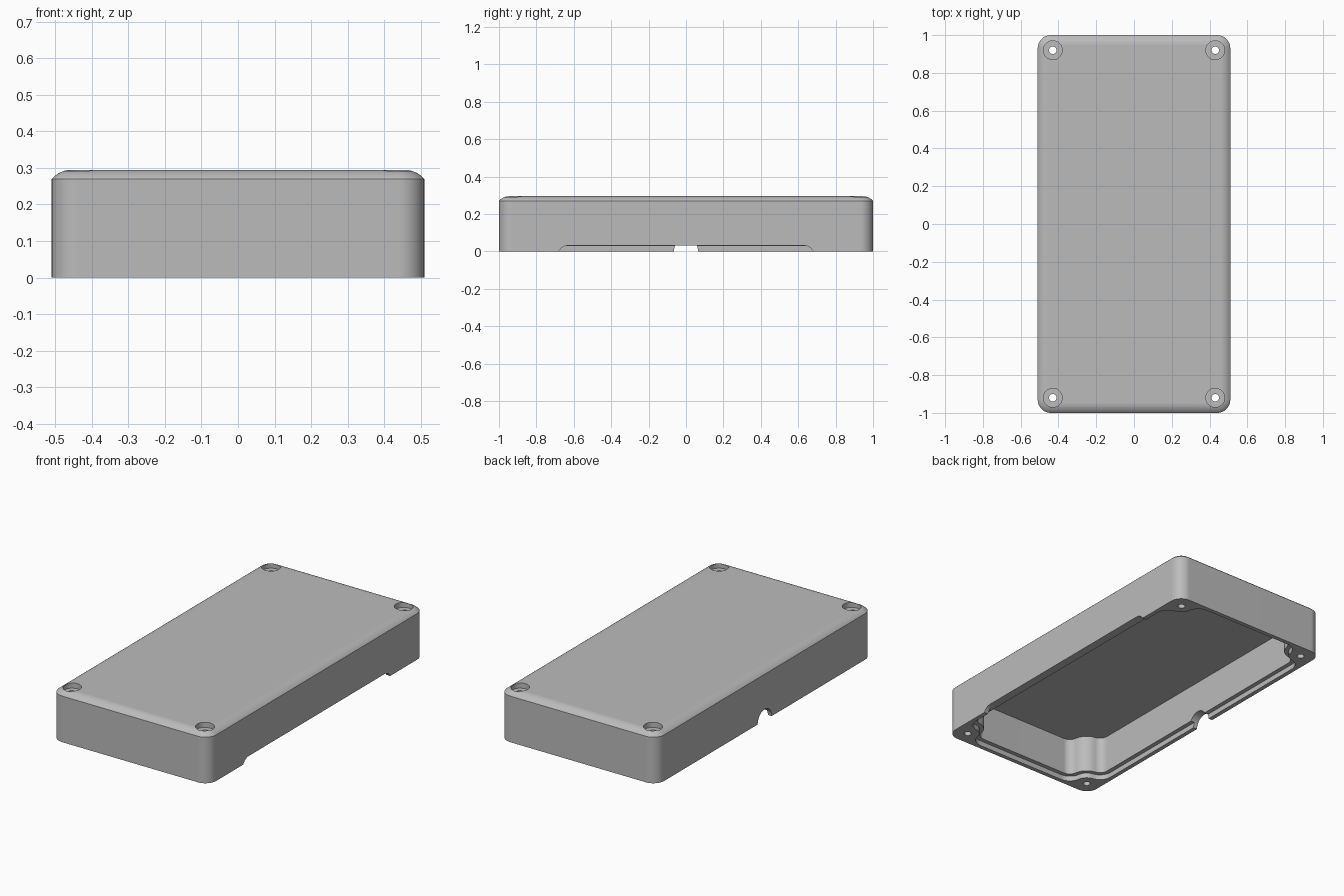
import bpy, bmesh
from math import sin, cos, pi, sqrt, atan2, acos

cube = bpy.data.objects.get("Cube")
if cube:
    bpy.data.objects.remove(cube)

HX, HY, HEIGHT = 0.51, 1.0, 0.295      # outer half sizes and height
EDGE_Z, CROWN = 0.27, 0.055            # start and width of the rounded top edge
WALL, LIP, LEDGE_Z, CEILING_Z = 0.05, 0.025, 0.03, 0.25
SX, SY = 0.43, 0.92                    # screw position
BOSS, FILLET = 0.09, 0.05

grey = bpy.data.materials.new("matte grey")
grey.use_nodes = True
grey.diffuse_color = (0.5, 0.5, 0.5, 1)
grey.node_tree.nodes["Principled BSDF"].inputs["Base Color"].default_value = (0.5, 0.5, 0.5, 1)


def arc(cx, cy, r, a0, a1, n):
    return [(cx + r * cos(a0 + (a1 - a0) * i / n), cy + r * sin(a0 + (a1 - a0) * i / n))
            for i in range(n + 1)]


def four_corners(corner):
    """Close a counterclockwise outline from its +x +y corner path."""
    back = corner[::-1]
    return (corner + [(-x, y) for x, y in back]
            + [(-x, -y) for x, y in corner] + [(x, -y) for x, y in back])


def outer_outline(inset):
    r = 0.07
    return four_corners(arc(HX - r, HY - r, r - inset, 0, pi / 2, 10))


def cavity_outline(grow):
    """Rounded cavity that bends around the screw bosses."""
    ax, ay = HX - WALL - FILLET, HY - WALL - FILLET
    reach = sqrt((BOSS + FILLET) ** 2 - (ax - SX) ** 2)
    turn = atan2(reach, SX - ax)
    f, b = FILLET + grow, BOSS - grow
    corner = arc(ax, SY - reach, f, 0, turn, 8)
    corner += arc(SX, SY, b, turn + pi, pi / 2 - turn + pi, 12)[1:-1]
    corner += arc(SX - reach, ay, f, pi / 2 - turn, pi / 2, 8)
    return four_corners(corner)


def loft(name, rings):
    """Solid through equal-length rings of 3D points, capped at both ends."""
    bm = bmesh.new()
    loops = [[bm.verts.new(p) for p in ring] for ring in rings]
    for low, high in zip(loops, loops[1:]):
        for i in range(len(low)):
            j = (i + 1) % len(low)
            bm.faces.new((low[i], low[j], high[j], high[i]))
    bm.faces.new(loops[0][::-1])
    bm.faces.new(loops[-1])
    bmesh.ops.recalc_face_normals(bm, faces=bm.faces)
    mesh = bpy.data.meshes.new(name)
    bm.to_mesh(mesh)
    bm.free()
    mesh.materials.append(grey)
    obj = bpy.data.objects.new(name, mesh)
    bpy.context.collection.objects.link(obj)
    return obj


def upright(name, outline, z0, z1):
    return loft(name, [[(x, y, z) for x, y in outline] for z in (z0, z1)])


def sideways(name, profile, x0, x1):
    return loft(name, [[(x, y, z) for y, z in profile] for x in (x0, x1)])


# Outer block with a rounded top edge
radius = (CROWN ** 2 + (HEIGHT - EDGE_Z) ** 2) / (2 * (HEIGHT - EDGE_Z))
sweep = acos(1 - (HEIGHT - EDGE_Z) / radius)
levels = [(0, 0)]
for k in range(9):
    a = sweep * (1 - k / 8)
    levels.append((CROWN - radius * sin(a), HEIGHT - radius * (1 - cos(a))))
cover = loft("case_cover", [[(x, y, z) for x, y in outer_outline(max(d, 0))] for d, z in levels])

# Cavity and the stepped rim around it
cutters = [upright("cavity_cutter", cavity_outline(0), -0.1, CEILING_Z),
           upright("rim_step_cutter", cavity_outline(LIP), -0.1, LEDGE_Z)]

# Countersunk screw holes
for sx in (-SX, SX):
    for sy in (-SY, SY):
        cutters.append(upright("hole_cutter", arc(sx, sy, 0.02, 0, 2 * pi, 24)[:-1], -0.1, 0.4))
        cutters.append(upright("recess_cutter", arc(sx, sy, 0.05, 0, 2 * pi, 40)[:-1],
                               HEIGHT - 0.03, 0.4))

# Long shallow opening with rounded ends on one side
top, end, run = LEDGE_Z + 0.001, 0.68, 0.05
r = (run ** 2 + top ** 2) / (2 * top)
a = acos(1 - top / r)
half = arc(end - run, top - r, r, pi / 2 - a, pi / 2, 6)
slot = [(end, -0.1)] + half + [(-y, z) for y, z in half[::-1]] + [(-end, -0.1)]
cutters.append(sideways("slot_cutter", slot, 0.4, 0.6))

# Round cable notch on the other side
cutters.append(sideways("notch_cutter", arc(0, 0, 0.065, 0, 2 * pi, 40)[:-1], -0.6, -0.4))

# Carve the block
bpy.ops.object.select_all(action='DESELECT')
cover.select_set(True)
bpy.context.view_layer.objects.active = cover
for cutter in cutters:
    cutter.hide_render = True
    cut = cover.modifiers.new("cut", 'BOOLEAN')
    cut.operation, cut.solver, cut.object = 'DIFFERENCE', 'EXACT', cutter
    bpy.ops.object.modifier_apply(modifier=cut.name)
    bpy.data.objects.remove(cutter)

# Smooth the curves, keep flats and sharp edges clean
bpy.ops.object.shade_smooth_by_angle(angle=pi / 6)
normals = cover.modifiers.new("clean_normals", 'WEIGHTED_NORMAL')
normals.keep_sharp = True
